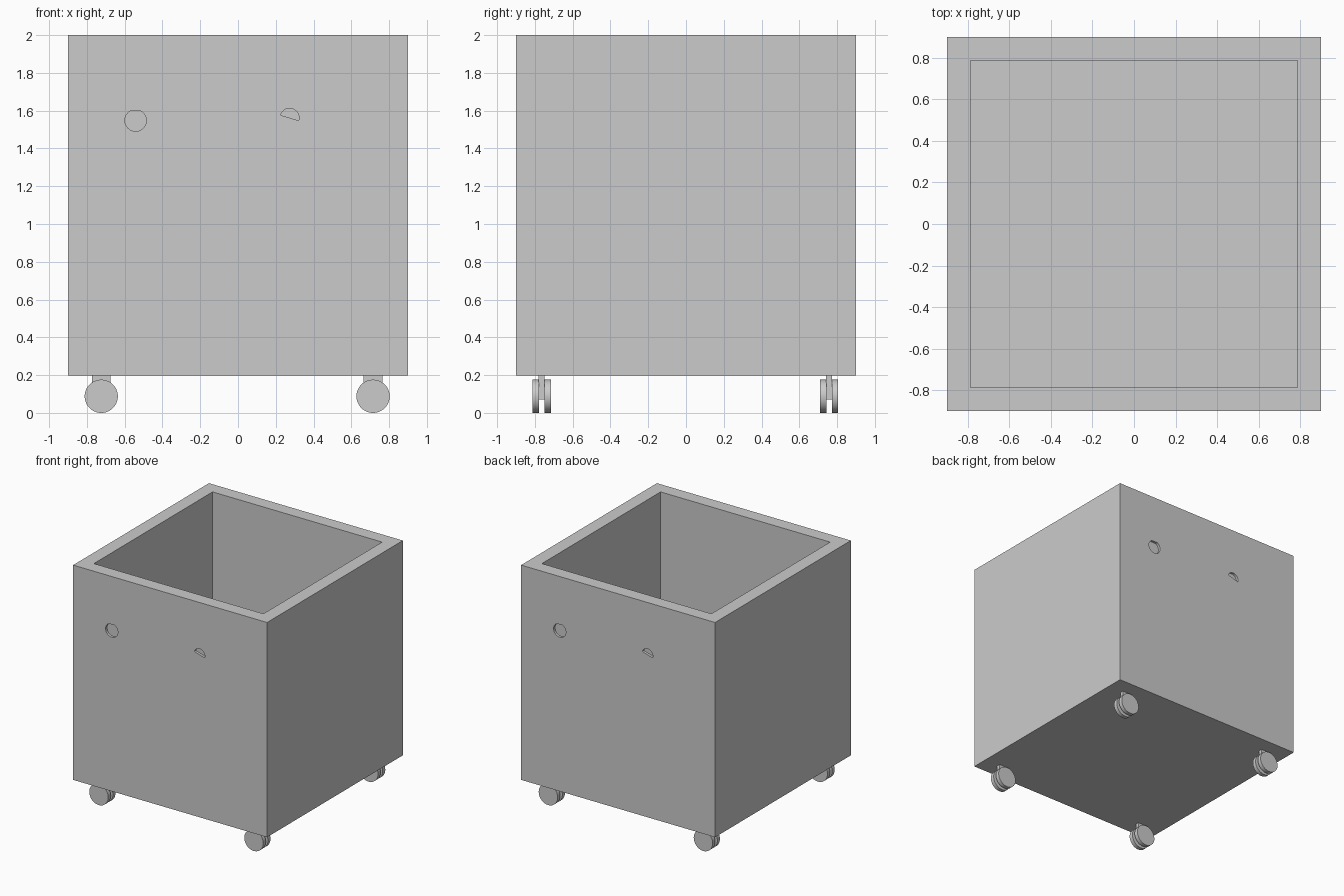
import bpy, bmesh, math
from mathutils import Matrix, Vector

cube = bpy.data.objects.get("Cube")
if cube:
    bpy.data.objects.remove(cube, do_unlink=True)

grey = bpy.data.materials.new("plain_grey")
grey.use_nodes = True
GREY = (0.6, 0.6, 0.6, 1)
grey.diffuse_color = GREY
grey.node_tree.nodes["Principled BSDF"].inputs["Base Color"].default_value = GREY


def finish(name, bm):
    bmesh.ops.recalc_face_normals(bm, faces=bm.faces)
    mesh = bpy.data.meshes.new(name)
    bm.to_mesh(mesh)
    bm.free()
    mesh.materials.append(grey)
    obj = bpy.data.objects.new(name, mesh)
    bpy.context.collection.objects.link(obj)
    bpy.ops.object.select_all(action="DESELECT")
    obj.select_set(True)
    bpy.context.view_layer.objects.active = obj
    return obj


def add_box(bm, centre, size):
    bmesh.ops.create_cube(
        bm, size=1, matrix=Matrix.Translation(centre) @ Matrix.Diagonal((*size, 1)))


def add_wheel(bm, centre, radius, depth):
    bmesh.ops.create_cone(
        bm, cap_ends=True, segments=48, radius1=radius, radius2=radius, depth=depth,
        matrix=Matrix.Translation(centre) @ Matrix.Rotation(math.pi / 2, 4, "X"))


def extrude(bm, face, offset):
    geom = bmesh.ops.extrude_face_region(bm, geom=[face])["geom"]
    verts = [v for v in geom if isinstance(v, bmesh.types.BMVert)]
    bmesh.ops.translate(bm, verts=verts, vec=offset)
    return verts


# Cutter outlines: arcs closed by their chord, pushed just into the wall
def add_arc_cutter(bm, x, z, radius, start, end, turn):
    steps = 32
    points = []
    for i in range(steps + 1):
        a = math.radians(start + (end - start) * i / steps)
        points.append(bm.verts.new((x + radius * math.cos(a), -0.95,
                                    z + radius * math.sin(a))))
    far = extrude(bm, bm.faces.new(points), (0, 0.07, 0))
    bmesh.ops.rotate(bm, verts=points + far, matrix=Matrix.Rotation(turn, 3, "Z"))


bm = bmesh.new()
for turn in (0, math.pi):
    add_arc_cutter(bm, -0.542, 1.548, 0.057, 120, 420, turn)
    add_arc_cutter(bm, 0.273, 1.562, 0.05, -17, 163, turn)
cutter = finish("recess_cutter", bm)
cutter.hide_render = True

# Open planter box: inset the top for the rim, then sink the opening to the floor
bm = bmesh.new()
add_box(bm, (0, 0, 1.099), (1.8, 1.8, 1.802))
bm.normal_update()
top = max(bm.faces, key=lambda f: f.calc_center_median().z)
bmesh.ops.inset_region(bm, faces=[top], thickness=0.113, use_even_offset=True)
extrude(bm, top, (0, 0, -1.69))
if top.is_valid:
    bm.faces.remove(top)
box = finish("box", bm)

# Shallow recesses on the front and back
recess = box.modifiers.new("recesses", "BOOLEAN")
recess.operation = "DIFFERENCE"
recess.solver = "EXACT"
recess.object = cutter
bpy.ops.object.modifier_apply(modifier=recess.name)
bpy.data.objects.remove(cutter, do_unlink=True)

# Twin-wheel casters near the corners
for row, y in (("front", -0.764), ("back", 0.758)):
    for side, x in (("right", -0.724), ("left", 0.715)):
        bm = bmesh.new()
        add_box(bm, (x, y, 0.136), (0.1, 0.032, 0.13))
        finish(f"{row}_{side}_caster_stem", bm)
        bm = bmesh.new()
        for offset in (-0.031, 0.031):
            add_wheel(bm, Vector((x, y + offset, 0.088)), 0.088, 0.034)
        finish(f"{row}_{side}_caster_wheels", bm)
        bpy.ops.object.shade_smooth_by_angle(angle=math.radians(35))
